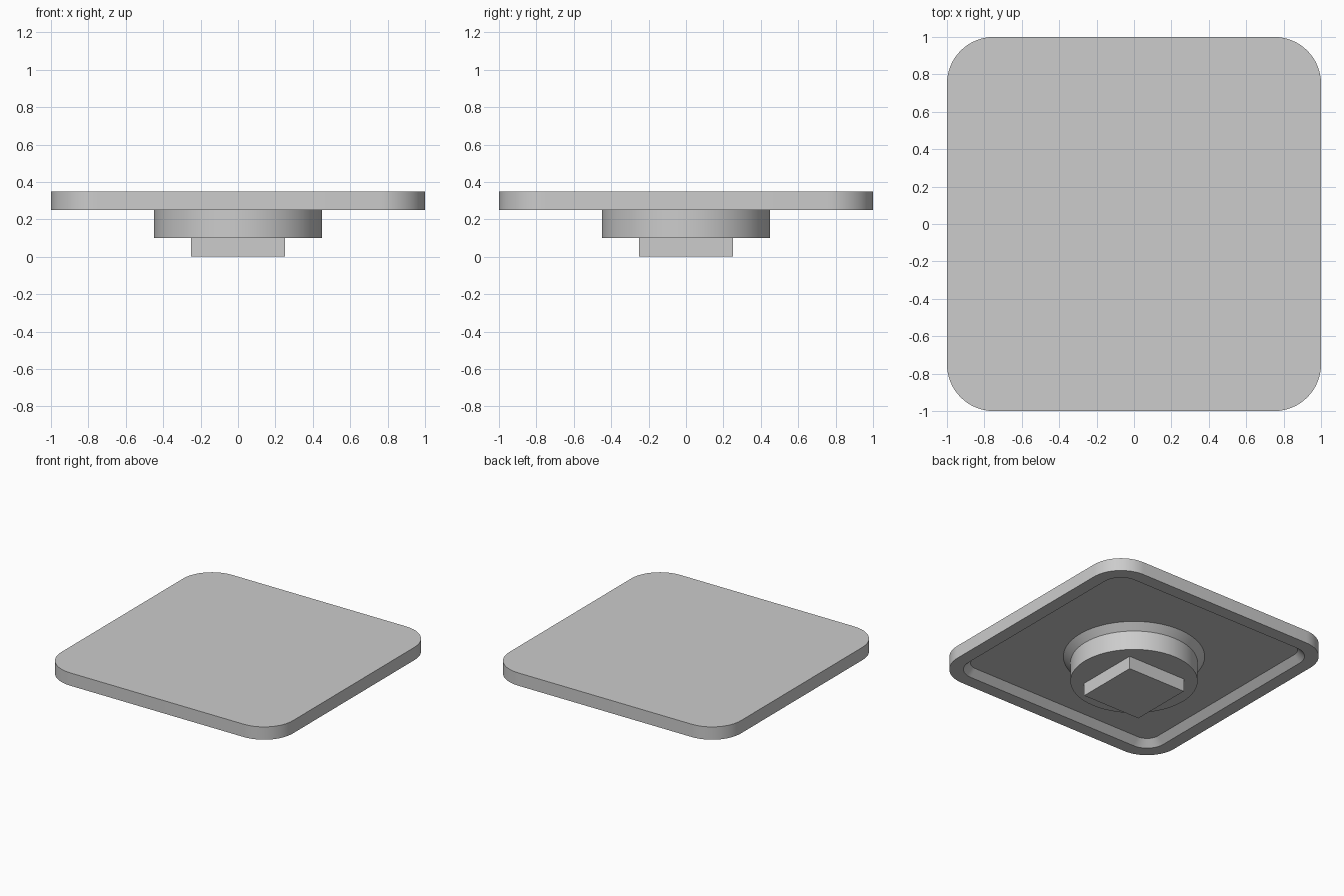
import bpy
import bmesh
import math

cube = bpy.data.objects.get("Cube")
if cube:
    bpy.data.objects.remove(cube, do_unlink=True)

GREY = (0.604, 0.604, 0.604, 1.0)
grey = bpy.data.materials.new("light_grey")
grey.use_nodes = True
grey.diffuse_color = GREY
grey.node_tree.nodes["Principled BSDF"].inputs["Base Color"].default_value = GREY


def outline(half, radius, steps=16):
    """Rounded square outline: radius equal to half is a circle, zero is a square."""
    c = half - radius
    points = []
    for corner, (sx, sy) in enumerate([(1, 1), (-1, 1), (-1, -1), (1, -1)]):
        for i in range(steps + 1):
            a = (corner + i / steps) * math.pi / 2
            points.append((sx * c + radius * math.cos(a), sy * c + radius * math.sin(a)))
    return points


def loft(name, sections):
    """Join sections of (half width, corner radius, z) and close both ends."""
    bm = bmesh.new()
    rings = [[bm.verts.new((x, y, z)) for x, y in outline(half, radius)]
             for half, radius, z in sections]
    for low, high in zip(rings, rings[1:]):
        for i in range(len(low)):
            j = (i + 1) % len(low)
            bm.faces.new((low[i], low[j], high[j], high[i]))
    bm.faces.new(rings[0][::-1])
    bm.faces.new(rings[-1])
    bmesh.ops.remove_doubles(bm, verts=bm.verts, dist=0.0001)
    bmesh.ops.recalc_face_normals(bm, faces=bm.faces)
    mesh = bpy.data.meshes.new(name)
    bm.to_mesh(mesh)
    bm.free()
    mesh.materials.append(grey)
    obj = bpy.data.objects.new(name, mesh)
    bpy.context.collection.objects.link(obj)
    bpy.ops.object.select_all(action="DESELECT")
    obj.select_set(True)
    bpy.context.view_layer.objects.active = obj
    bpy.ops.object.shade_smooth_by_angle(angle=math.radians(30))
    return obj


# Plate: recessed floor, sloped recess wall, flat rim, outer wall, top
loft("top_plate", [(0.85, 0.10, 0.30), (0.90, 0.15, 0.25),
                   (1.00, 0.25, 0.25), (1.00, 0.25, 0.35)])

# Round boss with a flared root, set slightly into the plate
loft("round_boss", [(0.45, 0.45, 0.10), (0.45, 0.45, 0.25),
                    (0.50, 0.50, 0.30), (0.50, 0.50, 0.32)])

# Square peg under the boss
loft("square_peg", [(0.25, 0.0, 0.0), (0.25, 0.0, 0.12)])
